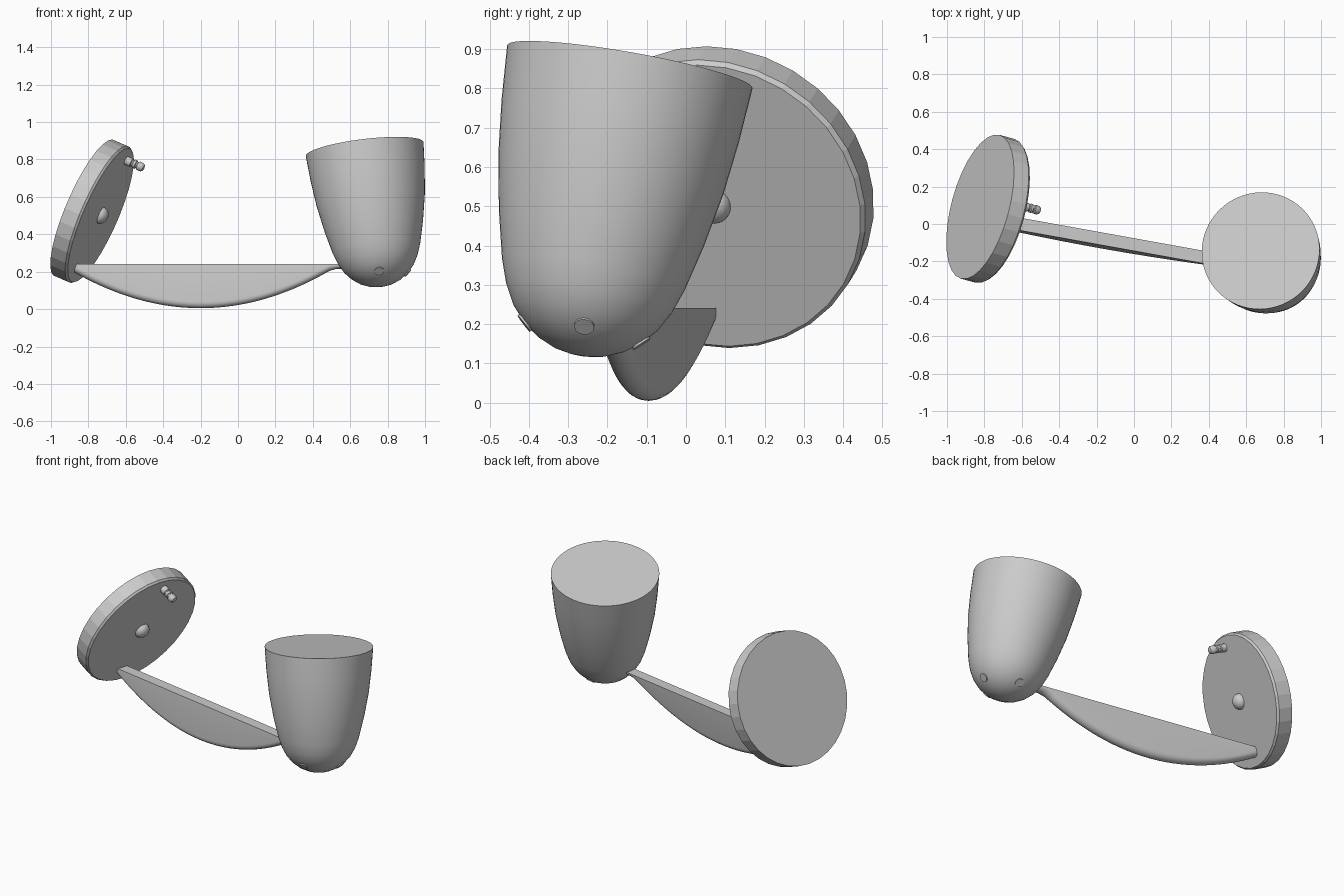
import bpy, bmesh, math
from mathutils import Vector, Matrix

if "Cube" in bpy.data.objects:
    bpy.data.objects.remove(bpy.data.objects["Cube"], do_unlink=True)

grey = bpy.data.materials.new("matte grey")
grey.use_nodes = True
grey.diffuse_color = (0.6, 0.6, 0.6, 1)
grey.node_tree.nodes["Principled BSDF"].inputs["Base Color"].default_value = (0.6, 0.6, 0.6, 1)


def finish(bm, name, angle=35):
    """Turn a bmesh into a named object with shading that keeps sharp edges."""
    bmesh.ops.recalc_face_normals(bm, faces=bm.faces)
    mesh = bpy.data.meshes.new(name)
    bm.to_mesh(mesh)
    bm.free()
    mesh.materials.append(grey)
    ob = bpy.data.objects.new(name, mesh)
    bpy.context.collection.objects.link(ob)
    bpy.ops.object.select_all(action='DESELECT')
    ob.select_set(True)
    bpy.context.view_layer.objects.active = ob
    if angle:
        bpy.ops.object.shade_smooth_by_angle(angle=math.radians(angle))
    return ob


def loft(rings, name, angle=35):
    """Skin closed rings of points and cap both ends."""
    bm = bmesh.new()
    rows = [[bm.verts.new(p) for p in ring] for ring in rings]
    n = len(rows[0])
    for a, b in zip(rows, rows[1:]):
        for i in range(n):
            j = (i + 1) % n
            bm.faces.new((a[i], a[j], b[j], b[i]))
    bm.faces.new(rows[0])
    bm.faces.new(rows[-1])
    return finish(bm, name, angle)


def lathe(profile, origin, axis, name, sides=32, angle=35):
    """Revolve (distance, radius) pairs around an axis."""
    turn = Vector(axis).to_track_quat('Z', 'Y').to_matrix().to_4x4()
    place = Matrix.Translation(origin) @ turn
    angles = [math.tau * i / sides for i in range(sides)]
    rings = [[place @ Vector((r * math.cos(a), r * math.sin(a), d)) for a in angles]
             for d, r in profile]
    return loft(rings, name, angle)


# Wall plate: tilted disc with a slightly eased front edge
plate_axis = Vector((0.89, -0.24, -0.387)).normalized()
plate_centre = Vector((-0.778, 0.08, 0.521))
half = 0.05
lathe([(-half, 0.398), (half - 0.012, 0.398), (half, 0.388)],
      plate_centre, plate_axis, "wall_plate", 32, 8)
face_centre = plate_centre + plate_axis * half

# Domed button in the middle of the plate
dome = [(0.04 * math.sin(t), max(0.047 * math.cos(t), 0.002))
        for t in [math.pi / 2 * i / 8 for i in range(9)]]
lathe([(-0.01, 0.047)] + dome, face_centre, plate_axis, "centre_button", 24, 50)

# Ribbed switch peg near the top of the plate
lathe([(-0.01, 0.024), (0.03, 0.024), (0.034, 0.019), (0.04, 0.019), (0.044, 0.024),
       (0.056, 0.024), (0.06, 0.019), (0.066, 0.019), (0.07, 0.024), (0.092, 0.024),
       (0.102, 0.017), (0.106, 0.003)],
      Vector((-0.596, 0.096, 0.794)), plate_axis, "switch_peg", 20)

# Arm: crescent blade with a flat top and a rounded lower edge
stations, steps = 40, 10
rings = []
for i in range(stations + 1):
    x = -0.875 + 1.475 * i / stations
    bottom = min(0.005 + 0.42 * (x + 0.2) ** 2, 0.215)
    top, w = 0.241, 0.034
    round_h = min(w, (top - bottom) * 0.8)
    section = [(w, top)]
    for k in range(steps + 1):
        t = math.pi * k / steps
        section.append((w * math.cos(t), bottom + round_h * (1 - math.sin(t))))
    section.append((-w, top))
    mid = -0.11 - 0.18 * x
    rings.append([(x, mid + y - 0.09 * (top - z), z) for y, z in section])
loft(rings, "arm")

# Shade: tapering cup with a rounded base and a closed rim
rim_centre = Vector((0.677, -0.143, 0.855))
down = Vector((0.117, -0.172, -0.978)).normalized()
lathe([(0, 0.317), (0.14, 0.307), (0.28, 0.291), (0.42, 0.265), (0.54, 0.236),
       (0.6, 0.215), (0.65, 0.188), (0.69, 0.153), (0.72, 0.113), (0.74, 0.068),
       (0.748, 0.03), (0.75, 0.002)],
      rim_centre, down, "lamp_shade", 64, 40)

# Small vent plates around the base of the shade
for side in ((1, 0, 0), (0, 1, 0), (0, -1, 0)):
    out = Vector(side)
    out = (out - down * out.dot(down)).normalized()
    normal = (out * 0.68 + down * 0.73).normalized()
    spot = rim_centre + down * 0.692 + out * 0.15
    lathe([(-0.004, 0.026), (0.004, 0.026)], spot, normal, "shade_vent", 12)
